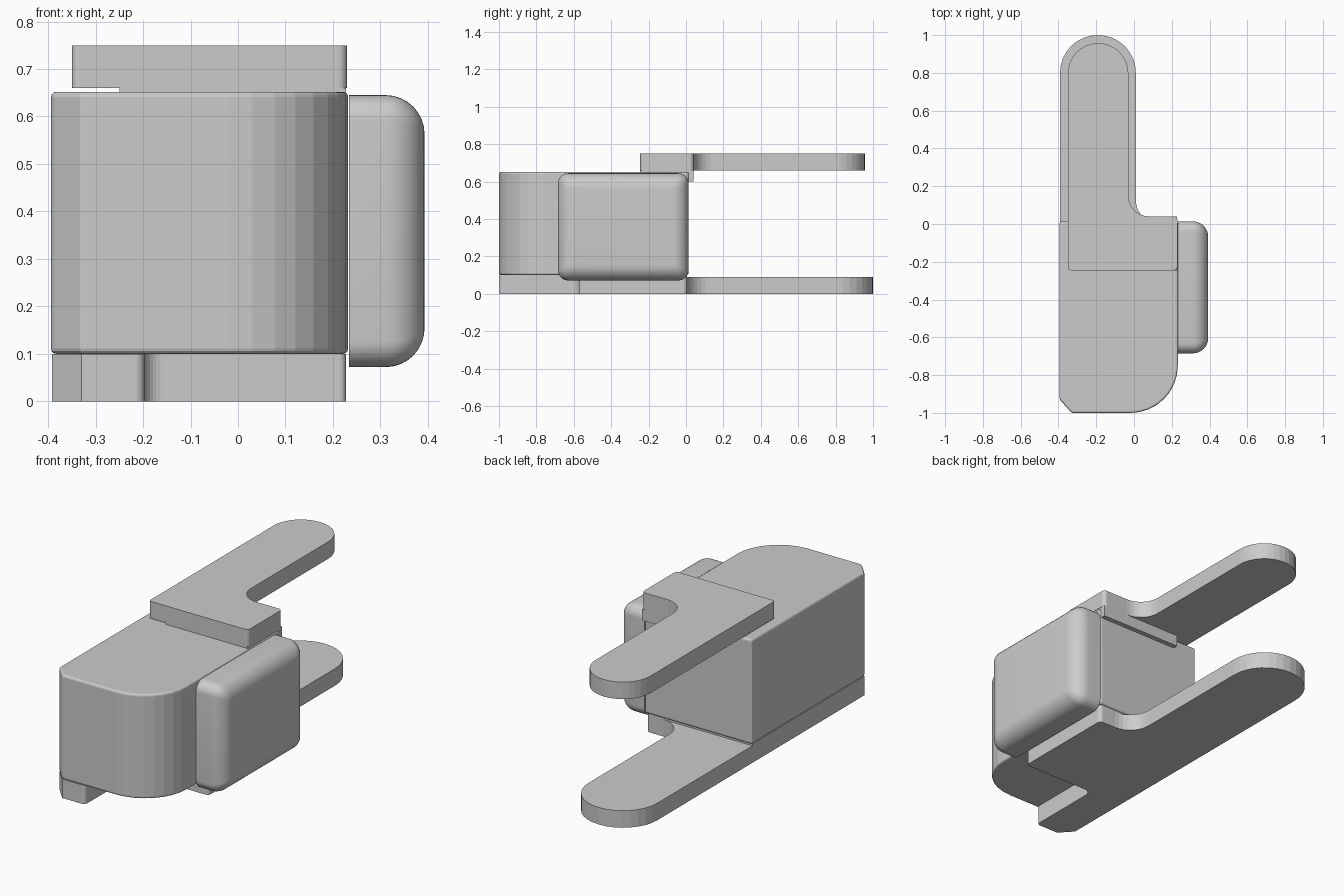
import bpy, bmesh, math
from mathutils import Vector

if "Cube" in bpy.data.objects:
    bpy.data.objects.remove(bpy.data.objects["Cube"])


def outline(corners, segs=8):
    """Polygon from (u, v, radius) corners, with rounded or concave fillets."""
    pts = []
    n = len(corners)
    for i, (u, v, r) in enumerate(corners):
        p = Vector((u, v))
        if r <= 0:
            pts.append(p)
            continue
        a = (Vector(corners[i - 1][:2]) - p).normalized()
        b = (Vector(corners[(i + 1) % n][:2]) - p).normalized()
        half = a.angle(b) / 2
        c = p + (a + b).normalized() * (r / math.sin(half))
        start = p + a * (r / math.tan(half)) - c
        end = p + b * (r / math.tan(half)) - c
        sweep = start.angle_signed(end)  # clockwise positive
        a0 = math.atan2(start.y, start.x)
        for k in range(segs + 1):
            t = a0 - sweep * k / segs
            pts.append(c + Vector((math.cos(t), math.sin(t))) * r)
    return pts


def loft(name, rings):
    """Closed solid through a stack of matching rings of 3D points."""
    bm = bmesh.new()
    loops = [[bm.verts.new(p) for p in ring] for ring in rings]
    n = len(loops[0])
    for lo, hi in zip(loops, loops[1:]):
        for i in range(n):
            j = (i + 1) % n
            bm.faces.new((lo[i], lo[j], hi[j], hi[i]))
    bm.faces.new(loops[0][::-1])
    bm.faces.new(loops[-1])
    bmesh.ops.recalc_face_normals(bm, faces=bm.faces)
    mesh = bpy.data.meshes.new(name)
    bm.to_mesh(mesh)
    bm.free()
    ob = bpy.data.objects.new(name, mesh)
    bpy.context.collection.objects.link(ob)
    return ob


def prism(name, corners, z0, z1):
    pts = outline(corners)
    return loft(name, [[(p.x, p.y, z) for p in pts] for z in (z0, z1)])


def smooth(ob, angle):
    bpy.ops.object.select_all(action='DESELECT')
    ob.select_set(True)
    bpy.context.view_layer.objects.active = ob
    bpy.ops.object.shade_smooth_by_angle(angle=math.radians(angle))


# Main housing: chamfered front left corner, large round front right corner
body = prism("main_housing", [
    (-0.394, -0.93, 0), (-0.33, -1.0, 0), (0.232, -1.0, 0.25),
    (0.232, 0.014, 0), (-0.394, 0.014, 0)], 0.10, 0.652)
bev = body.modifiers.new("edge_round", 'BEVEL')
bev.width = 0.011
bev.segments = 3
bev.limit_method = 'ANGLE'
bev.angle_limit = math.radians(30)

# Base plate: notched at the front right, with a long rounded tongue behind
front = [(-0.392, -0.93, 0), (-0.33, -0.997, 0), (-0.197, -0.997, 0.02),
         (-0.197, -0.572, 0.04), (0.228, -0.572, 0.015)]
prism("base_plate", front + [
    (0.228, 0.005, 0.02), (0.01, 0.005, 0.12),
    (0.01, 1.0, 0.2), (-0.392, 1.0, 0.2)], 0, 0.09)
prism("base_riser", front + [(0.228, 0.005, 0.02), (-0.392, 0.005, 0)], 0.09, 0.10)

# Top plate with its own tongue
prism("top_plate", [
    (-0.35, -0.245, 0.015), (0.23, -0.245, 0.02), (0.23, 0.04, 0.02),
    (-0.03, 0.04, 0.11), (-0.03, 0.957, 0.159), (-0.35, 0.957, 0.159)], 0.66, 0.75)

# Pad under the top plate with a lip hooked over the back of the housing
hook = [(-0.245, 0.66), (-0.245, 0.65), (0.014, 0.65),
        (0.014, 0.60), (0.04, 0.60), (0.04, 0.66)]
loft("plate_pad_and_lip", [[(x, y, z) for y, z in hook] for x in (-0.25, 0.228)])

# Side box: rounded toward its outer face
x_out, r = 0.393, 0.082
rings = []
for x, d in [(0.234, 0)] + [
        (x_out - r + r * math.sin(k * math.pi / 16), r * (1 - math.cos(k * math.pi / 16)))
        for k in range(9)]:
    c = max(0.055 - d * 0.6, 0.006)
    y0, y1, z0, z1 = -0.685 + d, 0.014 - d, 0.072 + d, 0.645 - d
    rings.append([(x, p.x, p.y) for p in outline(
        [(y0, z0, c), (y1, z0, c), (y1, z1, c), (y0, z1, c)])])
smooth(loft("side_box", rings), 35)
